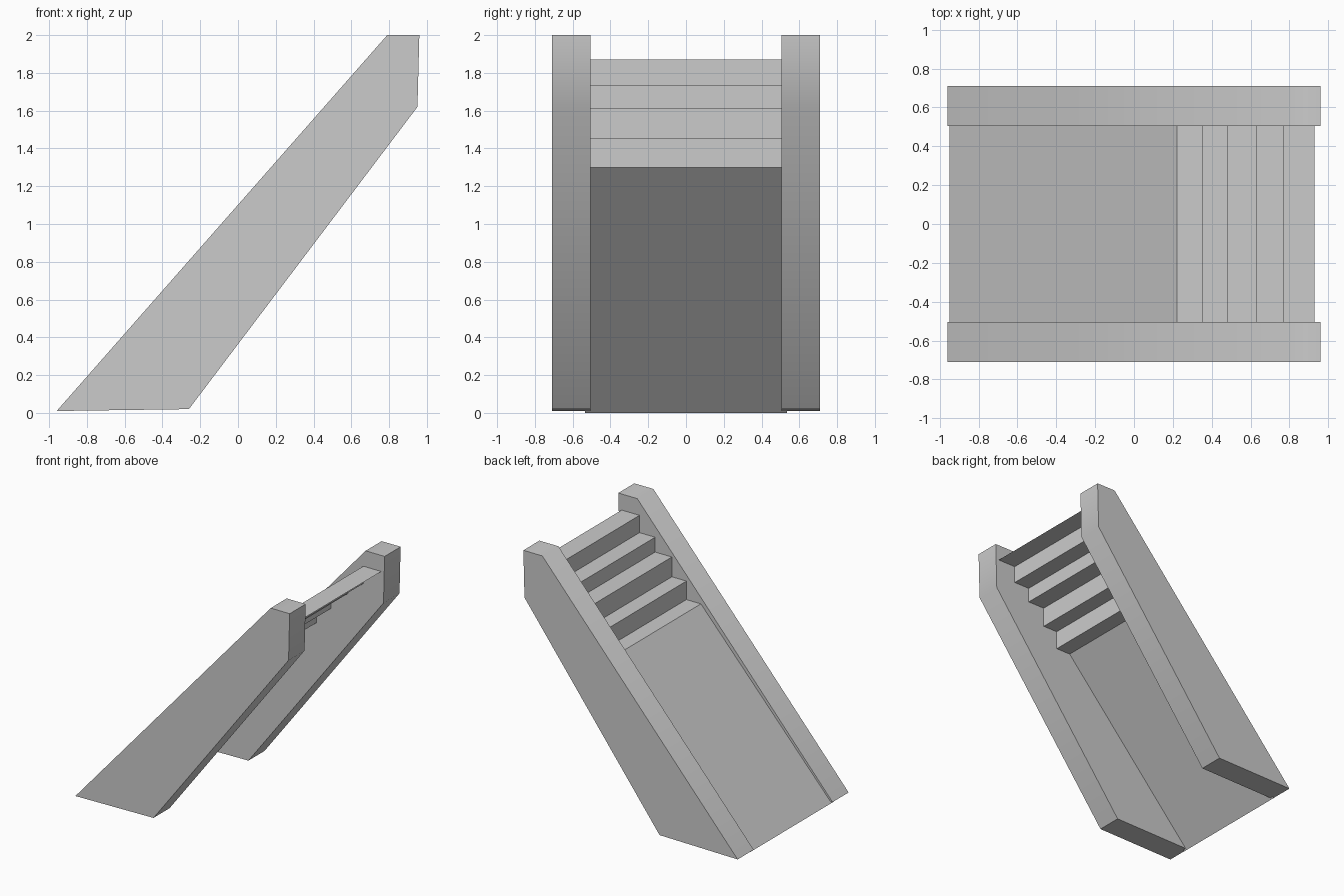
import bpy
import bmesh
from math import radians

if "Cube" in bpy.data.objects:
    bpy.data.objects.remove(bpy.data.objects["Cube"])


def extrude_profile(name, profile, y0, y1, closed):
    """Sweep an (x, z) profile along y, as a capped solid or an open sheet."""
    bm = bmesh.new()
    a = [bm.verts.new((x, y0, z)) for x, z in profile]
    b = [bm.verts.new((x, y1, z)) for x, z in profile]
    n = len(profile)
    for i in range(n if closed else n - 1):
        j = (i + 1) % n
        bm.faces.new((a[i], a[j], b[j], b[i]))
    if closed:
        bm.faces.new(a)
        bm.faces.new(b[::-1])
        bmesh.ops.recalc_face_normals(bm, faces=bm.faces[:])
    mesh = bpy.data.meshes.new(name)
    bm.to_mesh(mesh)
    bm.free()
    obj = bpy.data.objects.new(name, mesh)
    bpy.context.collection.objects.link(obj)
    return obj


# Sloping side walls, mirrored across the stair
wall = extrude_profile(
    "side_walls",
    [(-0.96, 0.01), (-0.26, 0.02), (0.95, 1.62), (0.96, 2.0), (0.79, 2.0)],
    0.505, 0.71, True)
mirror = wall.modifiers.new("mirror", 'MIRROR')
mirror.use_axis = (False, True, False)
bpy.context.view_layer.objects.active = wall
wall.select_set(True)
bpy.ops.object.shade_smooth_by_angle(angle=radians(50))

# Thin ramp running up into the steps, edges tucked into the walls
tread_ends = [0.35, 0.48, 0.63, 0.77, 0.93]
heights = [1.30, 1.45, 1.61, 1.73, 1.87]
path = [(-0.95, 0.0), (0.22, heights[0])]
for i, x in enumerate(tread_ends):
    path.append((x, heights[i]))
    if i + 1 < len(heights):
        path.append((x, heights[i + 1]))
extrude_profile("ramp_and_steps", path, -0.535, 0.535, False)
